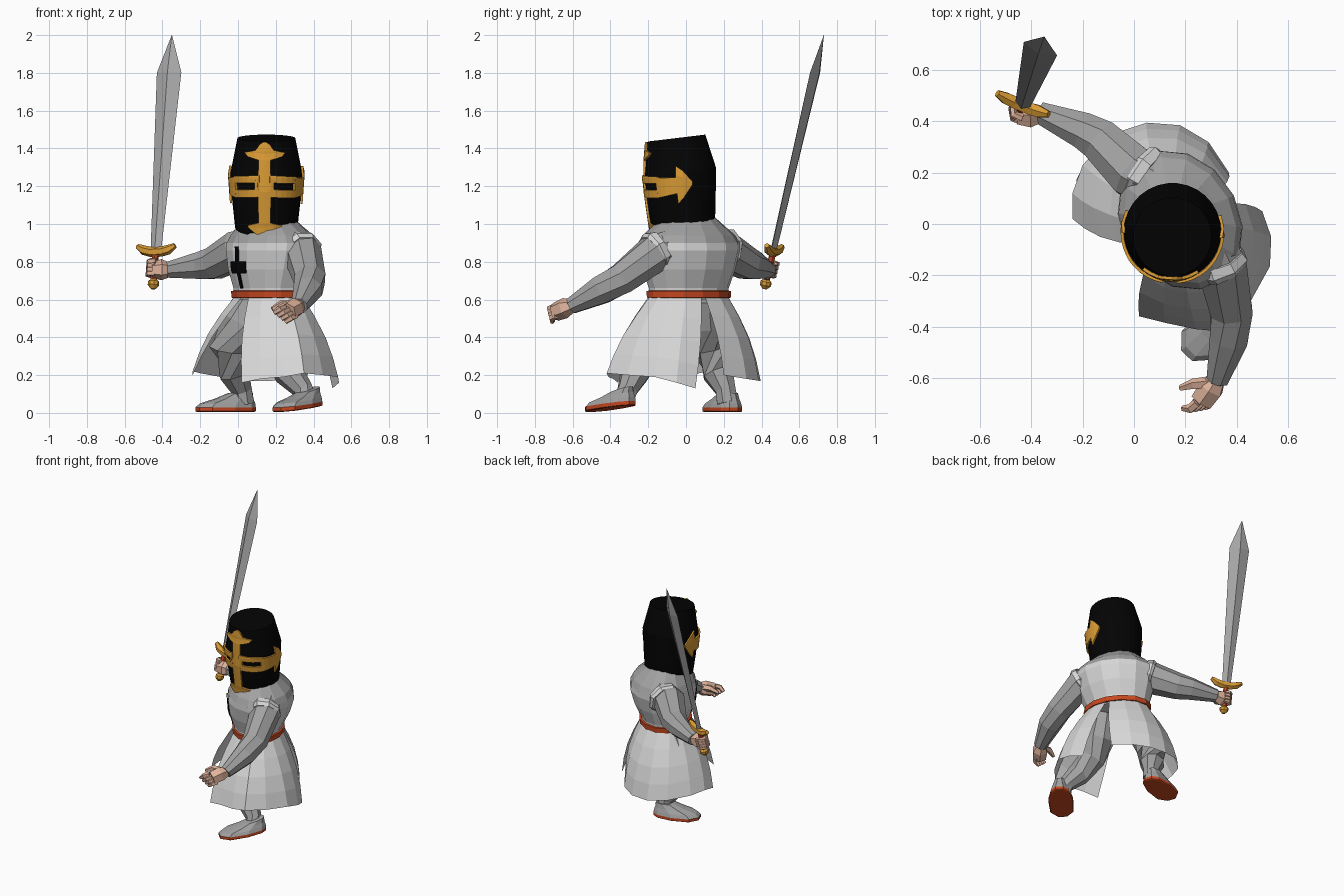
import bpy, bmesh, math
from mathutils import Vector, Matrix

if "Cube" in bpy.data.objects:
    bpy.data.objects.remove(bpy.data.objects["Cube"])

def mat(name, r, g, b):
    m = bpy.data.materials.new(name)
    m.diffuse_color = (r, g, b, 1)
    m.use_nodes = True
    m.node_tree.nodes["Principled BSDF"].inputs["Base Color"].default_value = m.diffuse_color
    return m

CLOTH = mat("white cloth", .68, .68, .68)
MAIL = mat("grey mail", .36, .36, .36)
STEEL = mat("blade steel", .38, .38, .38)
BLACK = mat("black iron", .001, .001, .001)
GOLD = mat("gold trim", .70, .33, .035)
RED = mat("red leather", .58, .065, .015)
SKIN = mat("skin", .74, .45, .33)

def loft(name, rings, mats, closed=True, caps=True, rule=None, thick=0):
    """Skin a list of point rings; rule(ring index) picks the material."""
    bm = bmesh.new()
    vs = [[bm.verts.new(p) for p in r] for r in rings]
    n = len(rings[0])
    for i in range(len(vs) - 1):
        for j in range(n if closed else n - 1):
            k = (j + 1) % n
            f = bm.faces.new((vs[i][j], vs[i][k], vs[i + 1][k], vs[i + 1][j]))
            f.material_index = rule(i) if rule else 0
    if caps and closed:
        bm.faces.new(vs[0])
        f = bm.faces.new(vs[-1])
        f.material_index = rule(len(vs) - 2) if rule else 0
    bmesh.ops.recalc_face_normals(bm, faces=bm.faces)
    me = bpy.data.meshes.new(name)
    bm.to_mesh(me)
    bm.free()
    ob = bpy.data.objects.new(name, me)
    bpy.context.collection.objects.link(ob)
    for m in mats:
        me.materials.append(m)
    if thick:
        s = ob.modifiers.new("thickness", 'SOLIDIFY')
        s.thickness, s.offset = thick, 0
    return ob

def tube(name, pts, radii, m, n=8, M=None):
    """Tapered limb through a path of points."""
    pts = [(M @ Vector(p)) if M else Vector(p) for p in pts]
    rings = []
    for i, p in enumerate(pts):
        t = pts[min(i + 1, len(pts) - 1)] - pts[max(i - 1, 0)]
        q = t.to_track_quat('Z', 'Y')
        rings.append([p + q @ Vector((radii[i] * math.cos(a), radii[i] * math.sin(a), 0))
                      for a in (2 * math.pi * (k + .5) / n for k in range(n))])
    return loft(name, rings, [m])

def lerp_rows(rows, v):
    v = min(max(v, rows[0][0]), rows[-1][0])
    for a, b in zip(rows, rows[1:]):
        if v <= b[0]:
            t = (v - a[0]) / (b[0] - a[0])
            return [x + (y - x) * t for x, y in zip(a, b)]

def strip(name, fn, stops, m, along_angle, off=.008, thick=.012):
    """Raised plate on surface fn(angle, height, offset); stops are (s, low, high)."""
    rings = []
    for a, b in zip(stops, stops[1:]):
        steps = max(1, int(abs(b[0] - a[0]) / 8)) if along_angle else 2
        for k in range(steps + (b is stops[-1])):
            s, lo, hi = [x + (y - x) * k / steps for x, y in zip(a, b)]
            across = [lo + (hi - lo) * j / 4 for j in range(5)]
            rings.append([fn(s, c, off) if along_angle else fn(c, s, off) for c in across])
    return loft(name, rings, [m], closed=False, thick=thick)

# ---- torso: twisted oval, wide axis at TURN degrees
TURN = 120
TORSO = [(.60, .16, .222, .165), (.66, .16, .225, .17), (.76, .17, .26, .21), (.86, .18, .285, .23),
         (.90, .18, .285, .225), (.94, .18, .26, .205), (.99, .17, .2, .16), (1.04, .16, .14, .12)]

def torso(ang, z, off=0):
    z, cx, a, b = lerp_rows(TORSO, z)
    p = math.radians(ang - TURN)
    v = Matrix.Rotation(math.radians(TURN), 3, 'Z') @ Vector(((a + off) * math.cos(p), (b + off) * math.sin(p), 0))
    return v + Vector((cx, .015, z))

ANG = [i * 360 / 14 for i in range(14)]
loft("torso", [[torso(a, r[0]) for a in ANG] for r in TORSO], [CLOTH, MAIL], rule=lambda i: int(i > 3))
loft("belt", [[torso(a, z, o) for a in ANG] for z, o in ((.608, .0), (.61, .014), (.645, .014), (.647, .0))], [RED])
strip("chest_cross_upright", torso, [(.66, 212, 218), (.88, 212, 218)], BLACK, False, .004, .005)
strip("chest_cross_bar", torso, [(200, .74, .80), (230, .74, .80)], BLACK, True, .004, .005)

# ---- split skirt: two panels from the waist to a hem path
def panel(name, a0, a1, hem):
    rings, n = [], len(hem)
    for r in range(5):
        t = r / 4
        row = []
        for i, h in enumerate(hem):
            w = torso(a0 + (a1 - a0) * i / (n - 1), .62)
            out = Vector((w.x - .16, w.y - .015, 0)).normalized()
            row.append(w.lerp(Vector(h), t) + out * .03 * math.sin(math.pi * t))
        rings.append(row)
    loft(name, rings, [CLOTH], closed=False)

panel("skirt_left", 228, 385, [(.02, -.36, .16), (.12, -.385, .18), (.24, -.41, .19), (.35, -.42, .21),
                               (.45, -.31, .2), (.53, -.165, .19), (.535, -.05, .16), (.5, .05, .13)])
panel("skirt_right", 215, 30, [(-.24, .02, .2), (-.24, .12, .22), (-.2, .23, .21), (-.09, .35, .19),
                               (.05, .395, .17), (.18, .385, .17), (.29, .32, .18), (.37, .2, .2)])

# ---- helmet
HELM = [(.98, -.01, .165, .27), (1.1, -.02, .178, .2), (1.27, -.03, .19, .15), (1.455, -.05, .153, .12)]

def helm(ang, z, off=0):
    z, cy, r, slope = lerp_rows(HELM, z)
    a = math.radians(ang)
    return Vector((.15 + (r + off) * math.cos(a), cy + (r + off) * math.sin(a), z + slope * r * math.sin(a)))

loft("helmet", [[helm(i * 12, r[0]) for i in range(30)] for r in HELM], [BLACK])

# gold cross on the helmet, arms framing the eye slits
F = -93
BAR = [(.981, 8), (.995, 18), (1.02, 30), (1.03, 28), (1.045, 10), (1.36, 10), (1.375, 30), (1.395, 38),
       (1.41, 16), (1.44, 9), (1.453, 2)]
strip("helmet_cross_upright", helm, [(v, F - w, F + w) for v, w in BAR], GOLD, False)
for side, s in (("left", 1), ("right", -1)):
    def arm(part, stops):
        strip(f"helmet_{part}_{side}", helm, [(F + s * u, lo, hi) for u, lo, hi in stops], GOLD, True)
    arm("brow", [(8, 1.248, 1.285), (54, 1.235, 1.27)])
    arm("cheek", [(8, 1.175, 1.215), (54, 1.16, 1.2)])
    arm("slit_end", [(10, 1.2, 1.26), (15, 1.2, 1.26)])
    arm("cross_arm", [(52, 1.16, 1.27), (60, 1.16, 1.26), (86, 1.165, 1.25), (87, 1.11, 1.31),
                      (97, 1.14, 1.28), (111, 1.2, 1.215)])

# ---- arms, with cloth rims at the armholes
tube("right_arm", [(.1, .15, .89), (0, .2, .86), (-.13, .325, .79), (-.2, .365, .78), (-.37, .435, .757)],
     [.1, .11, .09, .077, .045], MAIL)
tube("left_arm", [(.29, -.06, .89), (.34, -.16, .85), (.38, -.34, .71), (.37, -.45, .65), (.325, -.61, .565)],
     [.1, .105, .088, .08, .045], MAIL)
tube("right_armhole", [(.06, .18, .87), (.03, .2, .862), (.015, .21, .857)], [.112, .122, .108], CLOTH)
tube("left_armhole", [(.325, -.13, .87), (.335, -.16, .855), (.342, -.175, .845)], [.105, .116, .104], CLOTH)

# ---- legs and feet
tube("right_leg", [(.09, .1, .62), (.02, .11, .48), (-.05, .13, .34), (-.02, .17, .21), (.02, .21, .12), (.03, .22, .05)],
     [.09, .11, .105, .085, .058, .06], MAIL)
tube("left_leg", [(.2, -.06, .62), (.19, -.13, .46), (.2, -.21, .33), (.27, -.27, .21), (.345, -.31, .12), (.36, -.33, .06)],
     [.085, .1, .09, .08, .055, .06], MAIL)

def foot(name, c, ang, lift):
    """Stacked outlines: red sole, grey upper closing on the ankle."""
    out = [(.165, .03), (.11, .08), (-.02, .085), (-.12, .06), (-.155, .025)]
    out += [(x, -y) for x, y in reversed(out)]
    rings = []
    for z, sx, sy, dx in ((0, .95, .93, 0), (.004, 1, 1, 0), (.024, 1, 1, 0), (.045, .92, .9, -.01),
                          (.07, .64, .72, -.045), (.1, .4, .55, -.08)):
        rings.append([Vector(c) + Matrix.Rotation(math.radians(ang), 3, 'Z') @
                      Vector((x * sx + dx, y * sy, z + lift * (.165 - x) / .32)) for x, y in out])
    loft(name, rings, [RED, MAIL], rule=lambda i: int(i > 1))

foot("right_foot", (-.06, .2, .005), 200, .0)
foot("left_foot", (.32, -.395, .005), 226, .035)

# ---- sword, built upright then leaned into place
G, TIP = Vector((-.435, .462, .855)), Vector((-.35, .73, 2.0))
up = (TIP - G).normalized()
L = (TIP - G).length
side_v = Vector((.92, -.38, 0))
wide = (side_v - up * side_v.dot(up)).normalized()
M = Matrix.Translation(G) @ Matrix((wide, up.cross(wide), up)).transposed().to_4x4()
loft("blade", [[M @ Vector(p) for p in ((w, 0, s), (0, t, s), (-w, 0, s), (0, -t, s))]
               for s, w, t in ((0, .03, .017), (.975, .07, .024), (L, .001, .001))], [STEEL])
tube("sword_guard", [(-.108, 0, .03), (-.07, 0, .008), (-.03, 0, -.002), (.03, 0, -.002), (.07, 0, .008), (.108, 0, .03)],
     [.014, .026, .027, .027, .026, .014], GOLD, 6, M)
tube("sword_grip", [(0, 0, 0), (0, 0, -.165)], [.018, .018], RED, 6, M)
tube("sword_pommel", [(0, 0, -.15), (0, 0, -.165), (0, 0, -.185), (0, 0, -.205)], [.014, .03, .03, .012], GOLD, 8, M)

# ---- right hand gripping the sword
tube("right_palm", [(-.36, .43, .757), (-.405, .425, .758), (-.455, .425, .757)], [.038, .056, .042], SKIN, 6)
for i in range(4):
    arc = [math.radians(a) for a in (-60, -120, -180, -240, -290)]
    tube(f"right_finger_{i + 1}", [(.036 * math.cos(a), .036 * math.sin(a), -.06 - .022 * i) for a in arc],
         [.016, .016, .016, .015, .01], SKIN, 5, M)

# ---- left hand, open with fingers curling down
tube("left_palm", [(.325, -.6, .568), (.3, -.64, .555), (.265, -.69, .535)], [.036, .055, .05], SKIN, 6)
for i in range(4):
    b = Vector((.305 - .02 * i, -.685 - .004 * i, .515 + .016 * i))
    tube(f"left_finger_{i + 1}", [b, b + Vector((-.025, -.024, -.012)), b + Vector((-.055, -.022, -.035))],
         [.02, .019, .012], SKIN, 5)
tube("left_thumb", [(.29, -.62, .57), (.23, -.625, .575), (.18, -.64, .55)], [.026, .022, .012], SKIN, 5)
